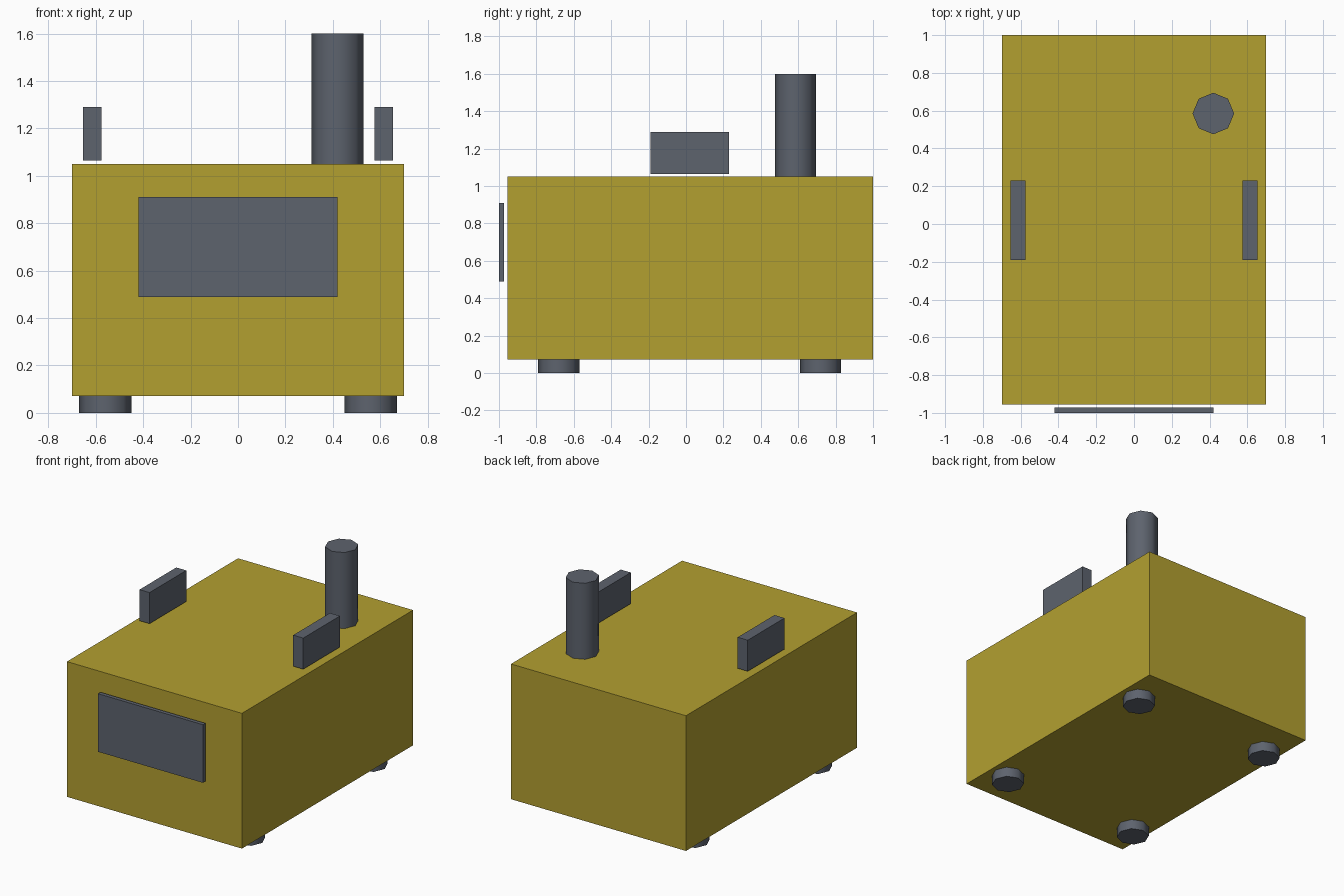
import bpy
import math

if "Cube" in bpy.data.objects:
    bpy.data.objects.remove(bpy.data.objects["Cube"])


def material(name, color):
    m = bpy.data.materials.new(name)
    m.diffuse_color = color
    m.use_nodes = True
    m.node_tree.nodes["Principled BSDF"].inputs["Base Color"].default_value = m.diffuse_color
    return m


YELLOW = material("yellow_paint", (0.45, 0.35, 0.03, 1))
SLATE = material("slate_metal", (0.11, 0.125, 0.155, 1))


def box(name, lo, hi, mat):
    center = [(a + b) / 2 for a, b in zip(lo, hi)]
    bpy.ops.mesh.primitive_cube_add(size=1, location=center)
    ob = bpy.context.object
    ob.name = name
    ob.scale = [b - a for a, b in zip(lo, hi)]
    bpy.ops.object.transform_apply(location=False, rotation=False, scale=True)
    ob.data.materials.append(mat)
    return ob


def post(name, x, y, z0, z1, radius=0.11):
    bpy.ops.mesh.primitive_cylinder_add(vertices=8, radius=radius, depth=z1 - z0,
                                        location=(x, y, (z0 + z1) / 2))
    ob = bpy.context.object
    ob.name = name
    ob.data.materials.append(SLATE)
    # Smooth the eight sides, keep the cap rims sharp
    bpy.ops.object.shade_smooth_by_angle(angle=math.radians(60))
    return ob


# Main housing
box("body", (-0.7, -0.955, 0.072), (0.7, 1.0, 1.05), YELLOW)

# Front panel, floating just ahead of the housing
box("front_panel", (-0.42, -1.0, 0.49), (0.42, -0.972, 0.91), SLATE)

# Exhaust stack
post("exhaust_stack", 0.42, 0.585, 1.05, 1.6)

# Lifting handles and feet, mirrored left and right
for side, s in (("left", -1), ("right", 1)):
    x0, x1 = sorted((s * 0.575, s * 0.655))
    box(f"{side}_handle", (x0, -0.19, 1.065), (x1, 0.23, 1.29), SLATE)
    for end, y in (("front", -0.68), ("back", 0.72)):
        post(f"{end}_{side}_foot", s * 0.56, y, 0.0, 0.072)
